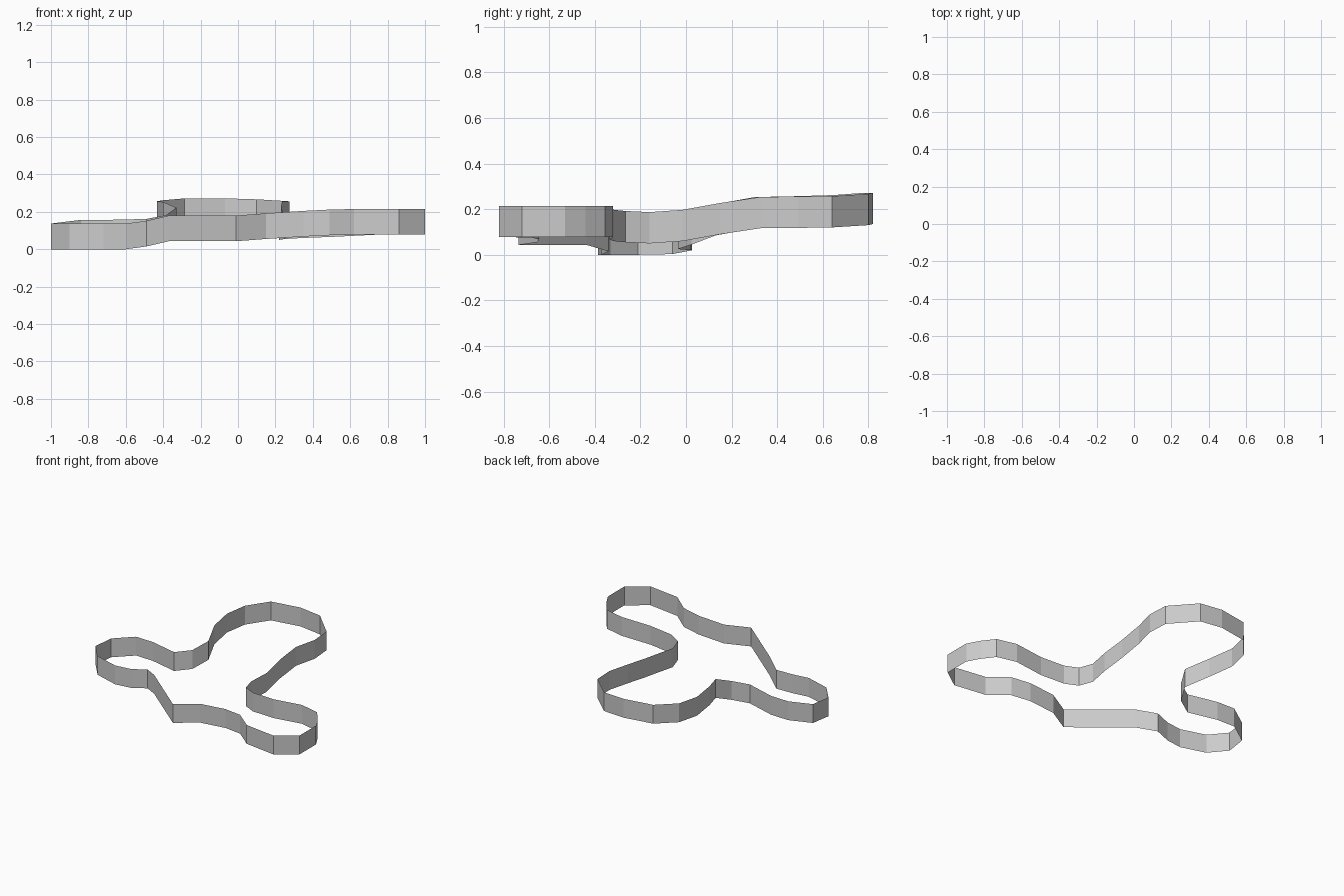
import bpy
import bmesh
from mathutils import Vector

if "Cube" in bpy.data.objects:
    bpy.data.objects.remove(bpy.data.objects["Cube"])

WALL_HEIGHT = 0.137

# Closed centre line of the ribbon: x, y, height of lower rim
path = [
    # left lobe, front side
    (-1, -.21, 0), (-.9, -.33, 0), (-.72, -.385, 0), (-.6, -.37, 0),
    (-.49, -.34, .015), (-.37, -.435, .043),
    # front edge
    (-.01, -.735, .043), (.15, -.65, .055), (.35, -.645, .068), (.49, -.675, .075),
    # right lobe
    (.62, -.785, .078), (.86, -.82, .078), (1, -.72, .078), (1, -.53, .078),
    (.95, -.44, .078), (.885, -.355, .078), (.74, -.32, .078),
    # inner bend on the right
    (.52, -.335, .067), (.34, -.315, .06), (.25, -.265, .055), (.22, -.16, .05),
    (.24, -.015, .06), (.23, .15, .09), (.235, .33, .117),
    # back lobe
    (.275, .49, .118), (.265, .64, .12), (.1, .8, .13), (-.07, .82, .135),
    (-.285, .785, .135), (-.4, .65, .125), (-.432, .49, .12), (-.4, .3, .116),
    # inner bend on the left and back of the left lobe
    (-.33, .13, .085), (-.385, .025, .045), (-.49, -.035, .025),
    (-.7, .022, .02), (-.84, .027, .02), (-.98, -.06, .003),
]

# Thin vertical wall: closed loop of edges extruded straight up
bm = bmesh.new()
loop = [bm.verts.new(p) for p in path]
edges = [bm.edges.new((a, b)) for a, b in zip(loop, loop[1:] + loop[:1])]
wall = bmesh.ops.extrude_edge_only(bm, edges=edges)
top = [g for g in wall["geom"] if isinstance(g, bmesh.types.BMVert)]
bmesh.ops.translate(bm, verts=top, vec=Vector((0, 0, WALL_HEIGHT)))

# Face the wall outwards
bm.normal_update()
bm.faces.ensure_lookup_table()
front = min(bm.faces, key=lambda f: f.calc_center_median().y)
if front.normal.y > 0:
    bmesh.ops.reverse_faces(bm, faces=bm.faces[:])

mesh = bpy.data.meshes.new("ribbon_wall")
bm.to_mesh(mesh)
bm.free()
ribbon = bpy.data.objects.new("ribbon_wall", mesh)
bpy.context.collection.objects.link(ribbon)
